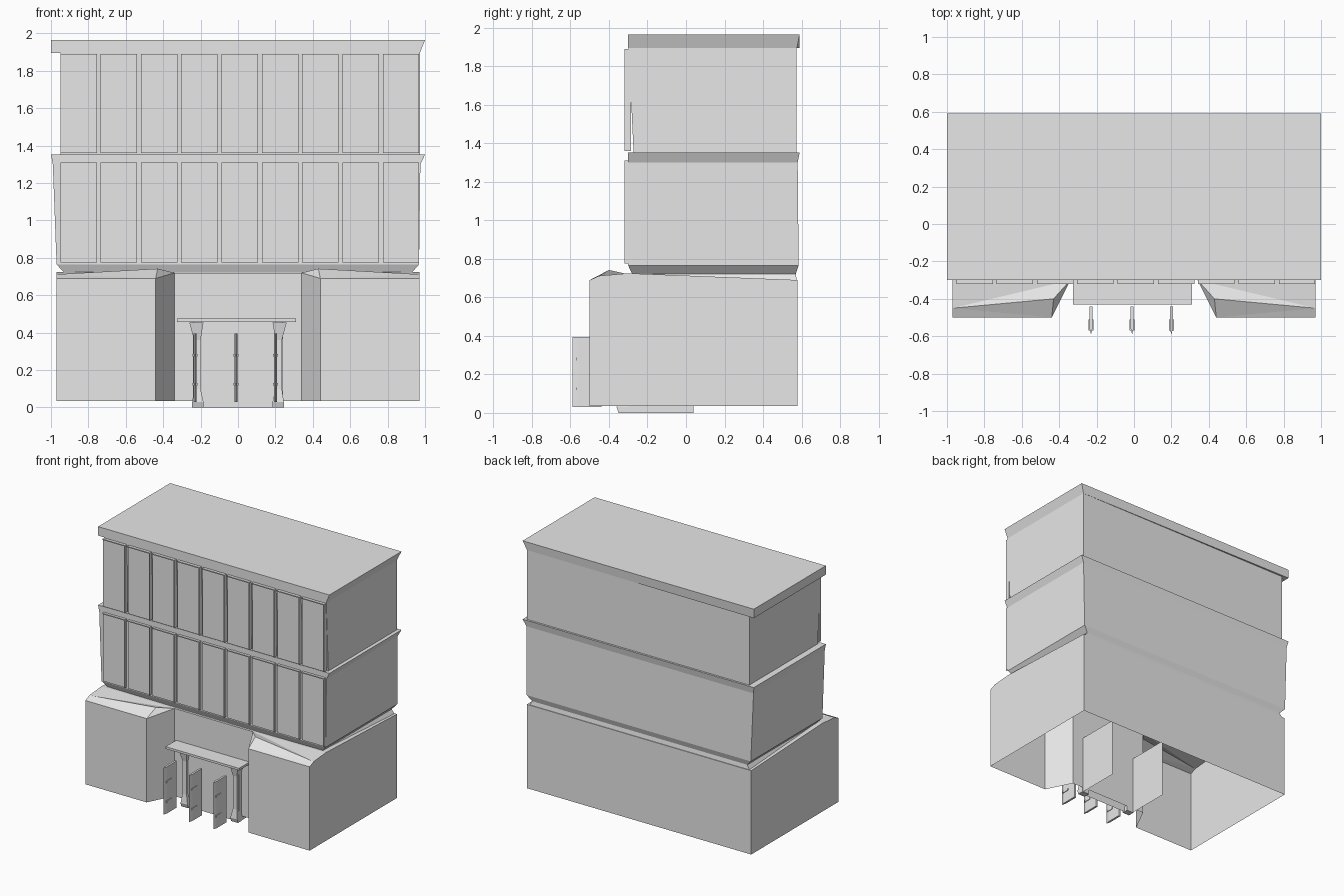
import bpy, bmesh

cube = bpy.data.objects.get("Cube")
if cube:
    bpy.data.objects.remove(cube)

grey = bpy.data.materials.new("plain_grey")
grey.use_nodes = True
colour = (0.8, 0.8, 0.8, 1)
grey.diffuse_color = colour
grey.node_tree.nodes["Principled BSDF"].inputs["Base Color"].default_value = colour


def finish(name, bm):
    bmesh.ops.recalc_face_normals(bm, faces=bm.faces)
    mesh = bpy.data.meshes.new(name)
    bm.to_mesh(mesh)
    bm.free()
    mesh.materials.append(grey)
    obj = bpy.data.objects.new(name, mesh)
    bpy.context.collection.objects.link(obj)
    return obj


def loft(name, rings, bottom=True, top=True):
    """Skin equal-length rings of points."""
    bm = bmesh.new()
    rows = [[bm.verts.new(p) for p in ring] for ring in rings]
    n = len(rows[0])
    for a, b in zip(rows, rows[1:]):
        for i in range(n):
            j = (i + 1) % n
            bm.faces.new((a[i], a[j], b[j], b[i]))
    if bottom:
        bm.faces.new(rows[0])
    if top:
        bm.faces.new(rows[-1])
    return finish(name, bm)


def rect(x0, x1, y0, y1, z):
    return [(x0, y0, z), (x1, y0, z), (x1, y1, z), (x0, y1, z)]


def box(name, x0, x1, y0, y1, z0, z1):
    return loft(name, [rect(x0, x1, y0, y1, z0), rect(x0, x1, y0, y1, z1)])


def mirror(obj):
    mod = obj.modifiers.new("mirror", 'MIRROR')
    mod.use_clip = True


# Ground floor: hollow half shell with a projecting wing, open underneath
bm = bmesh.new()
plan = [(0, -.3), (.34, -.3), (.44, -.5), (.97, -.5), (.97, -.3), (.97, .58), (0, .58)]
heights = [.72, .72, .69, .69, .725, .69, .69]
low = [bm.verts.new((x, y, .035)) for x, y in plan]
high = [bm.verts.new((x, y, z)) for (x, y), z in zip(plan, heights)]
ridge = bm.verts.new((.43, -.4, .742))
edge = bm.verts.new((.97, -.45, .712))
centre, inner, nose, corner, side, back, back_mid = high
for i in (0, 1, 2, 5):
    bm.faces.new((low[i], low[i + 1], high[i + 1], high[i]))
bm.faces.new((low[3], low[4], side, edge, corner))
bm.faces.new((low[4], low[5], back, side))
for face in ((inner, nose, ridge), (nose, edge, ridge), (nose, corner, edge),
             (inner, ridge, edge), (inner, edge, side),
             (inner, side, back), (centre, inner, back, back_mid)):
    bm.faces.new(face)
mirror(finish("ground_floor", bm))

# Middle storey, flaring outward and tapered at its foot
loft("middle_storey", [
    rect(-.95, .95, -.28, .575, .69),
    rect(-.93, .93, -.28, .57, .722),
    rect(-.97, .968, -.3, .585, .765),
    rect(-.99, .975, -.3, .58, 1.3),
    rect(-1, 1, -.3, .59, 1.352)])

# Top storey with a front wall that leans back at its foot
loft("top_storey", [
    rect(-.95, .972, -.272, .575, 1.35),
    rect(-.95, .972, -.298, .575, 1.9)])
fascia_foot = [(-1, -.3, 1.895), (.972, -.3, 1.895), (.972, .576, 1.895), (-1, .59, 1.895)]
loft("roof_slab", [fascia_foot, rect(-1, 1, -.3, .59, 1.965)])

# Nine window panels on each upper storey
for storey, z0, z1 in (("middle", .775, 1.31), ("top", 1.36, 1.89)):
    for i in range(9):
        x = -.95 + i * .2155
        box(f"{storey}_window_{i + 1}", x, x + .195, -.312, -.285, z0, z1)
        # raised lip at the head and one jamb
        box(f"{storey}_window_head_{i + 1}", x, x + .195, -.32, -.31, z1 - .008, z1)
        box(f"{storey}_window_jamb_{i + 1}", x + .187, x + .195, -.32, -.31, z0, z1)

# Entrance porch: front wall and side walls, open at the back
porch = [(-.24, .04), (-.24, -.33), (.24, -.33), (.24, .04)]
bm = bmesh.new()
foot = [bm.verts.new((x, y, 0)) for x, y in porch]
head = [bm.verts.new((x, y, .46)) for x, y in porch]
for i in range(3):
    bm.faces.new((foot[i], foot[i + 1], head[i + 1], head[i]))
finish("entrance_porch", bm)

# Porch posts with splayed heads and feet
mirror(loft("porch_posts", [
    rect(.185, .245, -.35, -.3, 0),
    rect(.185, .245, -.36, -.3, .03),
    rect(.2, .235, -.35, -.3, .1),
    rect(.2, .235, -.35, -.3, .36),
    rect(.185, .26, -.37, -.3, .455)]))
box("canopy", -.325, .31, -.43, -.3, .458, .475)

# Three upright fins with a pair of handles on each
for i, x in enumerate((-.23, -.01, .2)):
    outline = [(-.008, -.44), (-.008, -.56), (0, -.59), (.008, -.56), (.008, -.44)]
    loft(f"entrance_fin_{i + 1}",
         [[(x + px, py, z) for px, py in outline] for z in (.03, .395)])
    for level, z in (("lower", .125), ("upper", .28)):
        box(f"{level}_fin_handle_{i + 1}", x - .013, x + .013, -.57, -.51, z - .007, z + .007)
